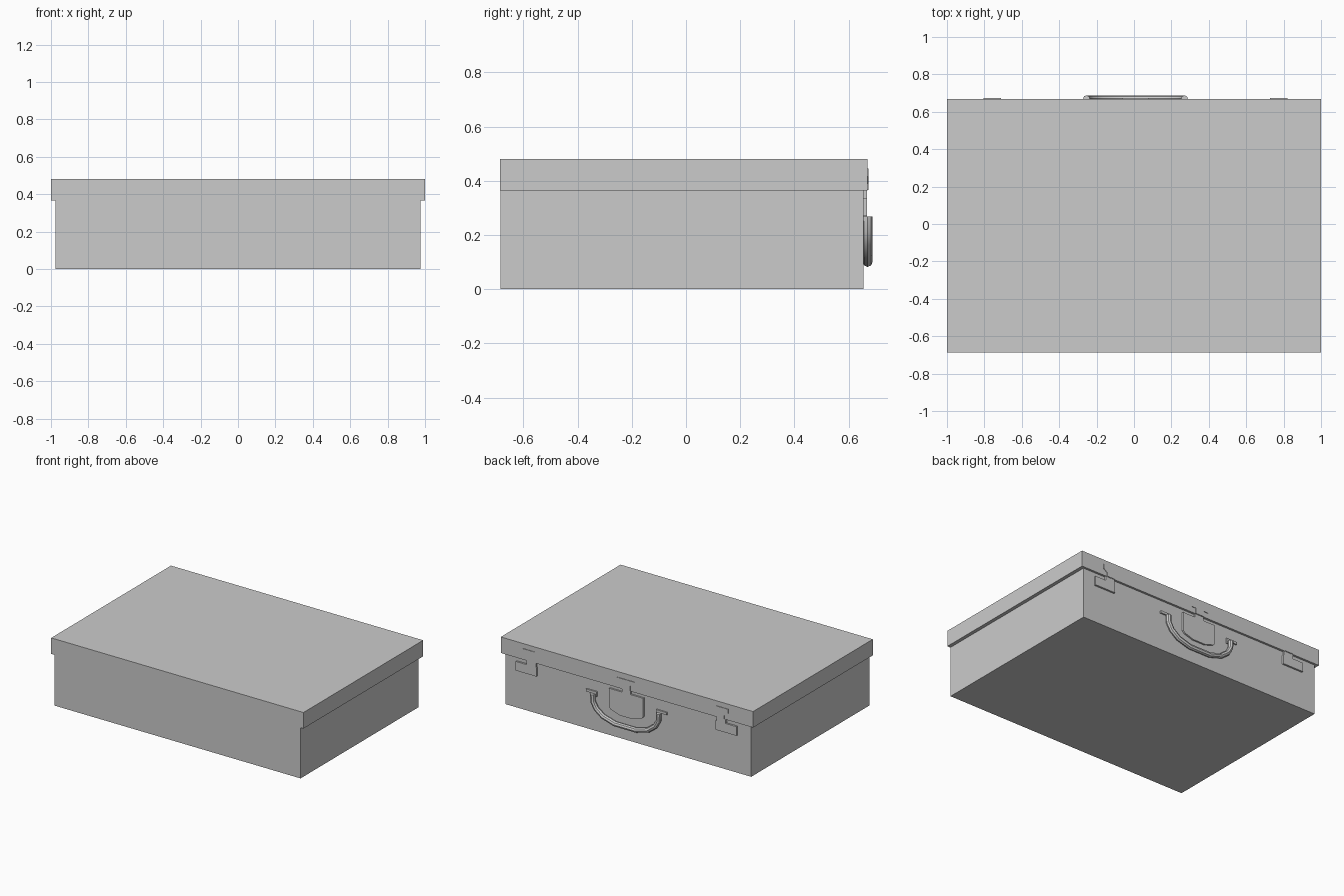
import bpy, bmesh

if "Cube" in bpy.data.objects:
    bpy.data.objects.remove(bpy.data.objects["Cube"])

CX = 0.008     # the fittings sit slightly off centre
BODY_Y = 0.654
LID_Y = 0.669


def box(name, x0, x1, y0, y1, z0, z1):
    bm = bmesh.new()
    bmesh.ops.create_cube(bm, size=1)
    for v in bm.verts:
        v.co = ((x0 + x1) / 2 + v.co.x * (x1 - x0),
                (y0 + y1) / 2 + v.co.y * (y1 - y0),
                (z0 + z1) / 2 + v.co.z * (z1 - z0))
    return finish(bm, name)


def plate(name, outline, y0, y1):
    """Extrude an x/z outline from y0 to y1."""
    bm = bmesh.new()
    face = bm.faces.new([bm.verts.new((x, y0, z)) for x, z in outline])
    ext = bmesh.ops.extrude_face_region(bm, geom=[face])
    for g in ext["geom"]:
        if isinstance(g, bmesh.types.BMVert):
            g.co.y = y1
    return finish(bm, name)


def finish(bm, name):
    bmesh.ops.recalc_face_normals(bm, faces=bm.faces)
    me = bpy.data.meshes.new(name)
    bm.to_mesh(me)
    bm.free()
    ob = bpy.data.objects.new(name, me)
    bpy.context.collection.objects.link(ob)
    return ob


def symmetric(half):
    """Mirror a half outline (x offsets) about the fittings' centre line."""
    return [(CX + x, z) for x, z in half] + [(CX - x, z) for x, z in reversed(half)]


# Case body and overhanging lid
box("case_body", -0.975, 0.975, -0.684, BODY_Y, 0, 0.366)
box("case_lid", -1, 1, -0.687, LID_Y, 0.365, 0.48)

# Side latches: lower plate on the body, hasp reaching onto the lid
for side, s in (("right", 1), ("left", -1)):
    def xs(pts):
        return [(CX + s * x, z) for x, z in pts]
    plate(side + "_latch_plate",
          xs([(0.71, 0.27), (0.875, 0.27), (0.875, 0.335), (0.79, 0.335),
              (0.79, 0.37), (0.715, 0.37), (0.715, 0.335), (0.71, 0.335)]),
          BODY_Y - 0.005, 0.667)
    plate(side + "_latch_hasp",
          xs([(0.72, 0.366), (0.78, 0.366), (0.78, 0.39), (0.812, 0.415),
              (0.812, 0.445), (0.72, 0.445)]),
          LID_Y - 0.01, 0.673)
    # Handle mount
    plate(side + "_handle_mount",
          xs([(0.235, 0.25), (0.27, 0.25), (0.275, 0.268), (0.32, 0.268),
              (0.32, 0.286), (0.235, 0.286)]),
          BODY_Y - 0.005, 0.664)

# Centre clasp: shield plate on the body and T-shaped hasp on the lid
plate("clasp_plate",
      symmetric([(0.05, 0.168), (0.12, 0.19), (0.135, 0.205), (0.135, 0.34),
                 (0.035, 0.34), (0.035, 0.37)]),
      BODY_Y - 0.005, 0.666)
plate("clasp_hasp",
      symmetric([(0.035, 0.366), (0.035, 0.405), (0.07, 0.405), (0.07, 0.44)]),
      LID_Y - 0.01, 0.673)

# Hanging carry handle: faceted bar swept along a shallow U
half = [(0.262, 0.268), (0.26, 0.215), (0.235, 0.17), (0.18, 0.128), (0.085, 0.1)]
path = [(CX - x, z) for x, z in half] + [(CX + x, z) for x, z in reversed(half)]
cu = bpy.data.curves.new("handle_path", 'CURVE')
cu.dimensions = '3D'
sp = cu.splines.new('POLY')
sp.points.add(len(path) - 1)
for p, (x, z) in zip(sp.points, path):
    p.co = (x, 0.67, z, 1)
cu.bevel_depth = 0.018
cu.bevel_resolution = 2
cu.use_fill_caps = True
handle = bpy.data.objects.new("carry_handle", cu)
bpy.context.collection.objects.link(handle)
bpy.context.view_layer.objects.active = handle
handle.select_set(True)
bpy.ops.object.convert(target='MESH')
bpy.ops.object.shade_smooth_by_angle()
